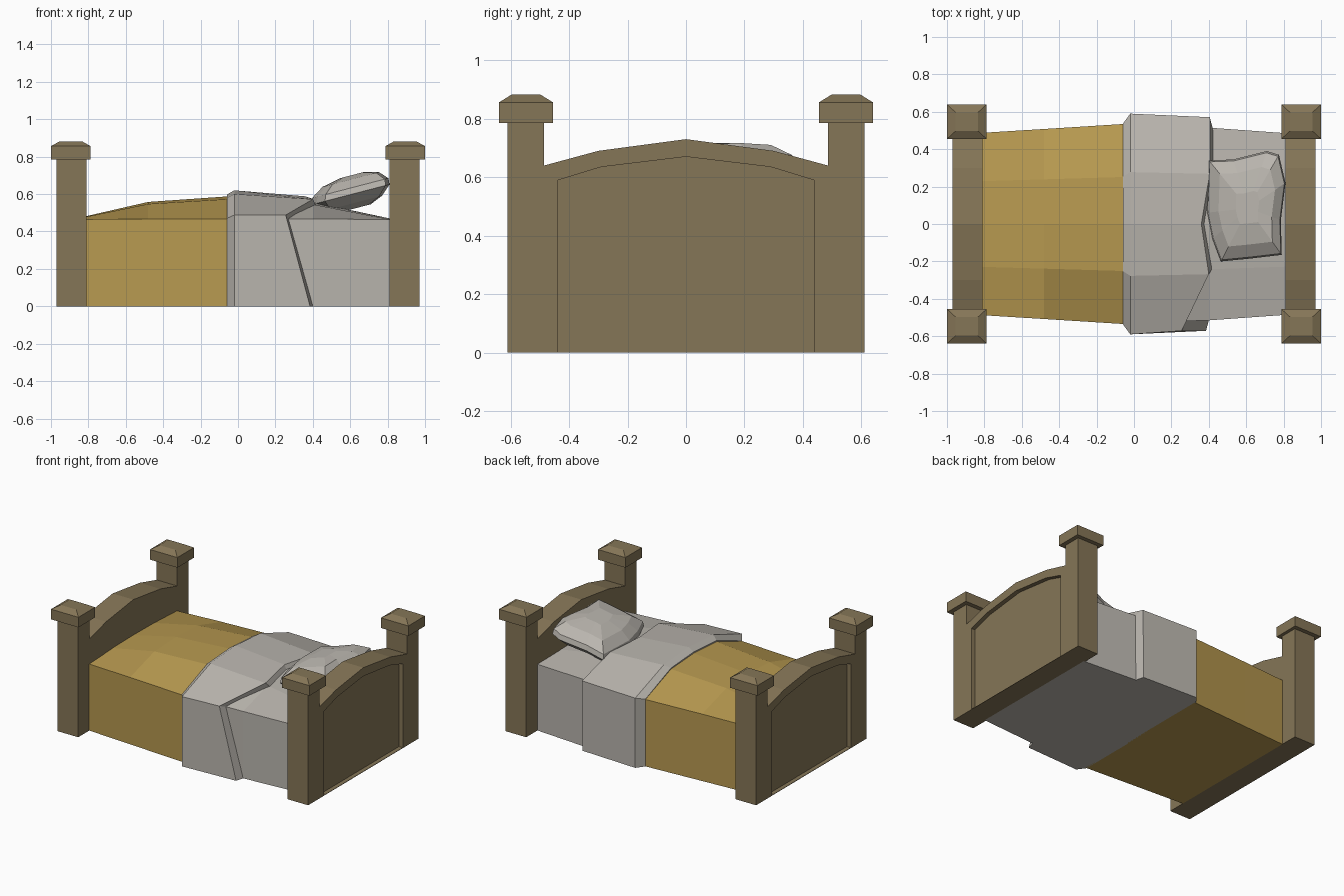
import bpy
import bmesh
from mathutils import Vector

cube = bpy.data.objects.get("Cube")
if cube:
    bpy.data.objects.remove(cube, do_unlink=True)


def material(name, colour):
    mat = bpy.data.materials.new(name)
    mat.use_nodes = True
    mat.diffuse_color = (*colour, 1)
    mat.node_tree.nodes["Principled BSDF"].inputs["Base Color"].default_value = (*colour, 1)
    return mat


wood = material("brown_wood", (0.235, 0.18, 0.095))
gold = material("gold_cloth", (0.475, 0.32, 0.08))
linen = material("grey_linen", (0.49, 0.465, 0.425))


def finish(name, bm, mat):
    bmesh.ops.recalc_face_normals(bm, faces=bm.faces)
    mesh = bpy.data.meshes.new(name)
    bm.to_mesh(mesh)
    bm.free()
    mesh.materials.append(mat)
    obj = bpy.data.objects.new(name, mesh)
    bpy.context.collection.objects.link(obj)
    return obj


def loft(name, sections, mat):
    """Skin a row of closed sections and cap both ends."""
    bm = bmesh.new()
    rings = [[bm.verts.new(p) for p in s] for s in sections]
    n = len(rings[0])
    for a, b in zip(rings, rings[1:]):
        for i in range(n):
            j = (i + 1) % n
            bm.faces.new((a[i], a[j], b[j], b[i]))
    bm.faces.new(rings[0])
    bm.faces.new(rings[-1])
    return finish(name, bm, mat)


def mirrored(half):
    """Full outline from a +y half ending on the centre line."""
    return half + [(-y, z) for y, z in reversed(half[:-1])]


# Bed ends: posts and arched board in one slab, with a recessed outer panel
OUTLINE = mirrored([(0.61, 0), (0.61, 0.80), (0.485, 0.80), (0.485, 0.64),
                    (0.30, 0.69), (0, 0.73)])
PANEL = mirrored([(0.437, 0.003), (0.437, 0.59), (0.29, 0.635), (0, 0.67)])


def bed_end(name, side):
    bm = bmesh.new()

    def ring(points, x):
        return [bm.verts.new((side * x, y, z)) for y, z in points]

    def walls(a, b):
        for i in range(len(a)):
            j = (i + 1) % len(a)
            bm.faces.new((a[i], a[j], b[j], b[i]))

    inner, outer = ring(OUTLINE, 0.81), ring(OUTLINE, 0.97)
    lip, recess = ring(PANEL, 0.97), ring(PANEL, 0.94)
    walls(inner, outer)
    walls(lip, recess)
    bm.faces.new(inner)
    bm.faces.new(recess)
    # Frame face around the panel, plus the thin strip beneath it
    bm.faces.new(outer + lip[::-1])
    bm.faces.new((outer[0], outer[-1], lip[-1], lip[0]))
    finish(name, bm, wood)


# Post caps: square block with a chamfered top
def post_cap(name, x, y):
    def square(hx, hy, z):
        return [(x + sx * hx, y + sy * hy, z)
                for sx, sy in ((-1, -1), (1, -1), (1, 1), (-1, 1))]
    loft(name, [square(0.106, 0.092, 0.785), square(0.106, 0.092, 0.856),
                square(0.06, 0.05, 0.882)], wood)


for end, side in (("head", 1), ("foot", -1)):
    bed_end(end + "board", side)
    for label, sy in (("front", -1), ("back", 1)):
        post_cap(f"{end}_{label}_post_cap", side * 0.894, sy * 0.547)


# Bedding: arched cross sections, x may be one value or one per point
def section(x, width, side, shoulder, top):
    pts = mirrored([(width, 0), (width, side), (width * 0.47, shoulder), (0, top)])
    xs = x if isinstance(x, list) else [x] * len(pts)
    return [(px, y, z) for px, (y, z) in zip(xs, pts)]


loft("gold_cover", [section(-0.82, 0.487, 0.465, 0.477, 0.48),
                    section(-0.48, 0.508, 0.468, 0.547, 0.558),
                    section(-0.05, 0.535, 0.468, 0.573, 0.588)], gold)

loft("under_sheet", [section(0.1, 0.525, 0.468, 0.56, 0.57),
                     section(0.40, 0.515, 0.468, 0.545, 0.557),
                     section(0.82, 0.485, 0.463, 0.466, 0.468)], linen)

# Folded sheet with a crooked edge towards the pillow
EDGE = [0.40, 0.405, 0.405, 0.36, 0.40, 0.255, 0.385]
loft("folded_sheet", [section(-0.06, 0.535, 0.47, 0.58, 0.597),
                      section(-0.02, 0.59, 0.488, 0.60, 0.62),
                      section(EDGE, 0.571, 0.488, 0.572, 0.588),
                      section([x + 0.017 for x in EDGE], 0.508, 0.464, 0.54, 0.552)],
     linen)

# Pillow: seam outline tilted up against the headboard, puffed both ways
SEAM = [(0.40, 0.34), (0.53, 0.345), (0.71, 0.39), (0.775, 0.37), (0.81, 0.22),
        (0.785, 0.02), (0.79, -0.165), (0.62, -0.185), (0.465, -0.2),
        (0.42, -0.08), (0.39, 0.06)]
CENTRE = Vector((0.61, 0.085))


def pillow_ring(scale, puff):
    ring = []
    for p in SEAM:
        x, y = CENTRE + (Vector(p) - CENTRE) * scale
        ring.append((x, y, 0.565 + (x - 0.40) * 0.26 + puff))
    return ring


loft("pillow", [pillow_ring(0.5, -0.1), pillow_ring(0.8, -0.07), pillow_ring(1, -0.02),
                pillow_ring(0.97, 0.015), pillow_ring(0.72, 0.06),
                pillow_ring(0.3, 0.082)], linen)
